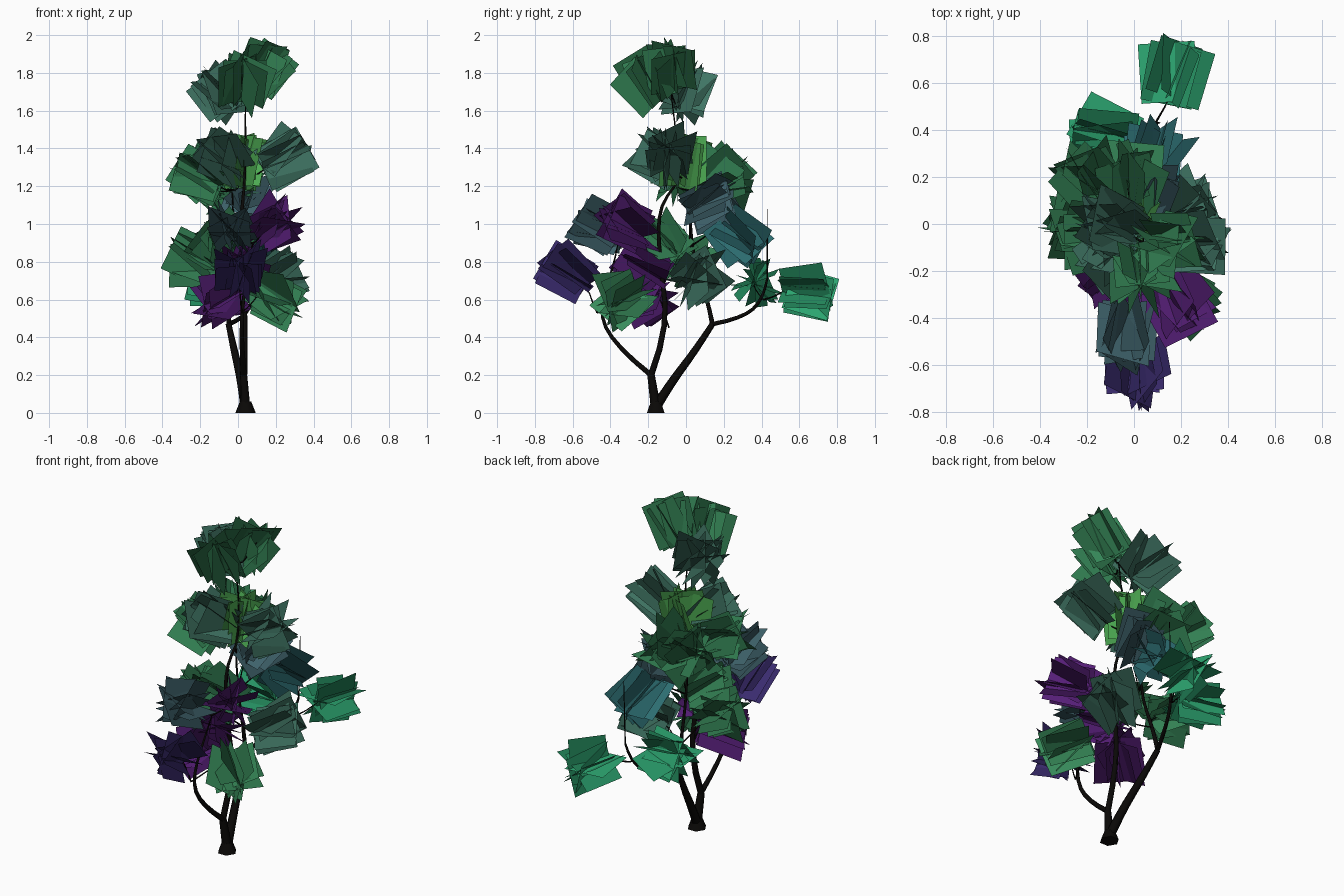
import bpy, bmesh, math, random
from mathutils import Vector, Matrix

if "Cube" in bpy.data.objects:
    bpy.data.objects.remove(bpy.data.objects["Cube"])

random.seed(11)
nodes = []  # points on the branches where twigs may start


def material(name, rgb):
    m = bpy.data.materials.get(name) or bpy.data.materials.new(name)
    m.diffuse_color = (*rgb, 1)
    m.use_nodes = True
    m.node_tree.nodes["Principled BSDF"].inputs["Base Color"].default_value = m.diffuse_color
    return m


BARK = material("bark", (0.003, 0.0025, 0.002))
COLOURS = {
    "green": (.03, .20, .08), "bright": (.06, .33, .07), "jade": (.02, .30, .13),
    "sage": (.04, .14, .10), "slate": (.04, .10, .12), "teal": (.02, .12, .13),
    "purple": (.07, .01, .14), "indigo": (.035, .02, .13),
}


def tube(name, points, r0, r1, sides_res=1):
    """Smoothly bending branch, tapering from r0 to r1, converted to a mesh."""
    cu = bpy.data.curves.new(name, "CURVE")
    cu.dimensions = "3D"
    cu.bevel_depth = 1.0
    cu.bevel_resolution = sides_res
    cu.use_fill_caps = True
    cu.resolution_u = 3
    sp = cu.splines.new("NURBS" if len(points) > 2 else "POLY")
    sp.points.add(len(points) - 1)
    for k, (p, co) in enumerate(zip(sp.points, points)):
        p.co = (*co, 1)
        p.radius = r0 + (r1 - r0) * k / (len(points) - 1)
    if len(points) > 2:
        sp.order_u = 3
        sp.use_endpoint_u = True
    tmp = bpy.data.objects.new(name + "_curve", cu)
    bpy.context.collection.objects.link(tmp)
    mesh = bpy.data.meshes.new_from_object(
        tmp.evaluated_get(bpy.context.evaluated_depsgraph_get()))
    bpy.data.objects.remove(tmp)
    mesh.name = name
    mesh.materials.clear()
    mesh.materials.append(BARK)
    bpy.context.collection.objects.link(bpy.data.objects.new(name, mesh))


def branch(name, points, r0, r1):
    """Main limb: a tube that also offers its points to the twigs."""
    tube(name, points, r0, r1)
    nodes.extend(Vector(p) for p in points[1:])


# Flared root and the main limbs
ROOT, FORK, REAR = (.04, -.16, .03), (.03, -.185, .2), (-.05, .14, .47)
tube("trunk_base", [(.04, -.16, 0), (.04, -.16, .06)], .054, .03)
tube("front_stem", [ROOT, FORK], .027, .02)
tube("rear_stem", [ROOT, (.02, -.08, .16), (-.02, .05, .33), REAR], .028, .016)
branch("front_branch", [FORK, (.02, -.36, .34), (.02, -.47, .53), (.05, -.38, .78),
                        (.08, -.36, .9)], .016, .003)
branch("middle_branch", [FORK, (.04, -.09, .45), (.02, -.14, .8), (.02, -.15, 1.1),
                         (.04, -.01, 1.24), (.04, -.08, 1.7)], .019, .003)
branch("rear_upright", [REAR, (-.04, .11, .62), (-.02, .02, .88), (-.03, .02, 1.18)], .013, .004)
branch("rear_branch", [REAR, (.03, .3, .5), (.08, .41, .6), (.1, .43, .71)], .013, .006)
tube("bare_twig", [(.1, .43, .7), (.11, .43, 1.08)], .004, .002)


def leaf_cluster(i, colour, x, y, z, lift, pull=.05, count=8, size=.25):
    """Square cards crossed about an outward axis, with a twig back to the nearest limb."""
    c = Vector((x, y, z))
    a = (Vector((x, y + pull, 0)).normalized() + Vector((0, 0, lift))).normalized()
    root = c - a * size * .5
    side = a.orthogonal().normalized()
    bm = bmesh.new()
    for k in range(count):
        w = Matrix.Rotation(math.pi * (k + random.uniform(-.3, .3)) / count, 3, a) @ side
        d = (a + Vector([random.gauss(0, .16) for _ in range(3)])).normalized()
        w = (w - d * w.dot(d)).normalized() * size * random.uniform(.45, .51)
        d = d * size * random.uniform(.95, 1.05)
        base = root + Vector([random.uniform(-.02, .02) for _ in range(3)])
        quad = (base - w, base + w, base + w + d, base - w + d)
        bm.faces.new([bm.verts.new(v) for v in quad]).material_index = k % 3
    mesh = bpy.data.meshes.new(f"leaf_cluster_{i:02d}")
    bm.to_mesh(mesh)
    bm.free()
    for s, tag in ((1, ""), (.7, "_dark"), (1.3, "_light")):
        mesh.materials.append(material(colour + tag, [v * s for v in COLOURS[colour]]))
    bpy.context.collection.objects.link(bpy.data.objects.new(mesh.name, mesh))
    near = min(nodes, key=lambda n: (n - root).length + (.15 if n.z > root.z else 0))
    mid = (near + root) / 2 - Vector((0, 0, .015))
    tube(f"twig_{i:02d}", [near, mid, root, c + a * .04], .005, .002, 0)


# Foliage by tier: upward lift and y pull of the cards, then colour and centre of each cluster
TIERS = [
    (1.5, .05, [("green", .16, -.08, 1.82), ("green", .02, -.21, 1.76), ("sage", -.09, -.01, 1.71)]),
    (.6, .05, [("sage", .25, -.1, 1.36), ("sage", -.07, -.13, 1.36), ("green", -.21, -.06, 1.27),
               ("green", -.19, .19, 1.25), ("green", -.03, .18, 1.23), ("slate", .06, .12, 1.12)]),
    (6, .05, [("bright", .02, -.01, 1.33)]),
    (.5, .05, [("slate", -.04, -.46, .98), ("purple", .18, -.33, 1), ("green", -.23, .02, .82),
               ("green", -.08, -.1, .88), ("sage", .22, .06, .72), ("purple", .02, -.24, .76)]),
    (.8, .05, [("indigo", .01, -.62, .75)]),
    (-.9, .05, [("teal", .1, .28, .93)]),
    (-.3, .15, [("purple", -.08, -.22, .6), ("green", .21, -.33, .61)]),
    (0, -.35, [("jade", -.13, .37, .69)]),
    (-.05, .3, [("jade", .17, .65, .65)]),
]
number = 0
for lift, pull, clusters in TIERS:
    for colour, x, y, z in clusters:
        number += 1
        leaf_cluster(number, colour, x, y, z, lift, pull)
